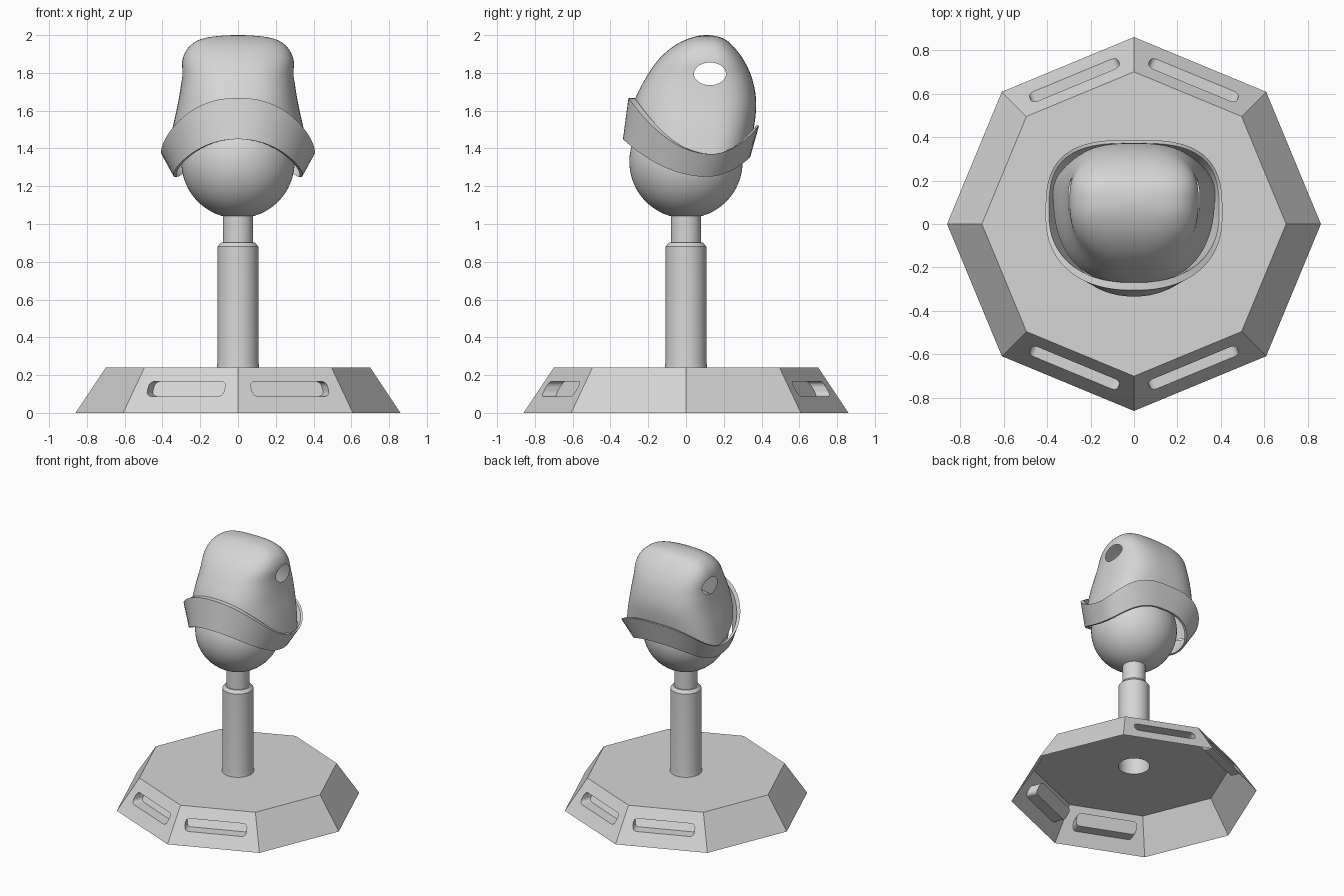
import bpy, bmesh, math
from mathutils import Vector, Matrix

if "Cube" in bpy.data.objects:
    bpy.data.objects.remove(bpy.data.objects["Cube"], do_unlink=True)

grey = bpy.data.materials.new("plain grey")
grey.use_nodes = True
grey.diffuse_color = (0.67, 0.67, 0.67, 1)
grey.node_tree.nodes["Principled BSDF"].inputs["Base Color"].default_value = (0.67, 0.67, 0.67, 1)
SEG = 80


def finish(bm, name, smooth=True):
    bmesh.ops.recalc_face_normals(bm, faces=bm.faces)
    mesh = bpy.data.meshes.new(name)
    bm.to_mesh(mesh)
    bm.free()
    ob = bpy.data.objects.new(name, mesh)
    bpy.context.collection.objects.link(ob)
    mesh.materials.append(grey)
    if smooth:
        shade(ob)
    return ob


def select(ob):
    bpy.ops.object.select_all(action="DESELECT")
    ob.select_set(True)
    bpy.context.view_layer.objects.active = ob


def shade(ob):
    select(ob)
    bpy.ops.object.shade_smooth_by_angle(angle=math.radians(35))


def cut(ob, cutter):
    mod = ob.modifiers.new("cut", "BOOLEAN")
    mod.operation = "DIFFERENCE"
    mod.solver = "EXACT"
    mod.object = cutter
    select(ob)
    bpy.ops.object.modifier_apply(modifier=mod.name)
    bpy.data.objects.remove(cutter, do_unlink=True)


def drop_faces(ob, unwanted):
    """Open up a solid into a thin shell by removing the faces a rule picks."""
    bm = bmesh.new()
    bm.from_mesh(ob.data)
    faces = [f for f in bm.faces if unwanted([v.co for v in f.verts])]
    bmesh.ops.delete(bm, geom=faces, context="FACES")
    bm.to_mesh(ob.data)
    bm.free()


def bridge(bm, a, b):
    for i in range(len(a)):
        j = (i + 1) % len(a)
        bm.faces.new((a[i], a[j], b[j], b[i]))


def fan(bm, ring, point):
    tip = bm.verts.new(point)
    for i in range(len(ring)):
        bm.faces.new((ring[i], ring[(i + 1) % len(ring)], tip))


def lathe(name, profile, sides, smooth=True, floor=True):
    """Solid of revolution from (radius, height) pairs."""
    bm = bmesh.new()
    rings = []
    for r, z in profile:
        rings.append([bm.verts.new((r * math.cos(k * math.tau / sides),
                                    r * math.sin(k * math.tau / sides), z))
                      for k in range(sides)])
    for a, b in zip(rings, rings[1:]):
        bridge(bm, a, b)
    if floor:
        bm.faces.new(rings[0])
    bm.faces.new(rings[-1])
    return finish(bm, name, smooth)


def rounded(k, hx, front, back, front_power, back_power):
    """Point on a rounded outline with its own front and back depth and squareness."""
    a = (k + 0.5) * math.tau / SEG
    c, s = math.cos(a), math.sin(a)
    depth, power = (back, back_power) if s > 0 else (front, front_power)
    return (math.copysign(abs(c) ** (2 / power), c) * hx,
            math.copysign(abs(s) ** (2 / power), s) * depth)


# Octagonal base with a bore for the post
base = lathe("base", [(0.86, 0), (0.70, 0.24)], 8, False)
cut(base, lathe("bore_cutter", [(0.11, -0.1), (0.11, 0.4)], 48))

# Rounded pockets, as sloped as the walls, in the two front and two back faces
for angle in (67.5, 112.5, 247.5, 292.5):
    bm = bmesh.new()
    bmesh.ops.create_cube(bm, size=1, matrix=Matrix.Diagonal((0.2, 0.44, 0.078, 1)))
    along = [e for e in bm.edges if abs(e.verts[0].co.x - e.verts[1].co.x) > 0.1]
    bmesh.ops.bevel(bm, geom=along, offset=0.028, segments=6, profile=0.5, affect="EDGES")
    for v in bm.verts:
        v.co.x -= 0.616 * v.co.z
    bmesh.ops.translate(bm, verts=bm.verts, vec=(0.737, 0, 0.127))
    bmesh.ops.rotate(bm, verts=bm.verts, cent=(0, 0, 0),
                     matrix=Matrix.Rotation(math.radians(angle), 3, "Z"))
    cut(base, finish(bm, "pocket_cutter", False))

# The base is a thin shell, open underneath
drop_faces(base, lambda pts: all(p.z < 0.001 for p in pts)
           or all(p.xy.length < 0.12 for p in pts))

# Hollow post with its thinner neck
lathe("post", [(0.112, 0.24), (0.108, 0.275), (0.108, 0.88), (0.09, 0.902), (0.08, 0.902),
               (0.08, 1.08)], 48, floor=False)

# Ball joint
bm = bmesh.new()
bmesh.ops.create_uvsphere(bm, u_segments=64, v_segments=32, radius=0.3,
                          matrix=Matrix.Translation((0, 0, 1.33)))
finish(bm, "ball")


# Saddle-shaped collar around the head
def top_edge(y):
    return 1.37 + (1.57 if y < 0.13 else 2.3) * (y - 0.13) ** 2


def bottom_edge(y):
    return 1.25 + (1.01 if y < 0.11 else 1.95) * (y - 0.11) ** 2


def collar_rim(hx, y_front, y_back, powers):
    mid, half = (y_front + y_back) / 2, (y_back - y_front) / 2
    return [Vector(rounded(k, hx, half, half, *powers)) + Vector((0, mid))
            for k in range(SEG)]


LOW, HIGH = (2.1, 2.6), (2.3, 3.0)
outer_top = collar_rim(0.407, -0.305, 0.387, HIGH)
outer_low = collar_rim(0.342, -0.334, 0.34, LOW)
bm = bmesh.new()
rings = []
for rim, level_rim, edge in (
        (outer_low, outer_low, bottom_edge),
        (outer_top, outer_top, top_edge),
        (collar_rim(0.392, -0.27, 0.372, HIGH), outer_top, top_edge),
        (collar_rim(0.327, -0.305, 0.325, LOW), outer_low, bottom_edge)):
    rings.append([bm.verts.new((p.x, p.y, edge(q.y))) for p, q in zip(rim, level_rim)])
for i in range(4):
    bridge(bm, rings[i], rings[(i + 1) % 4])
finish(bm, "collar")

# Head outline: half width, front depth and back depth, from crown downwards
STEP, MID_Y = 0.12, 0.11
SIZES = [Vector(v) for v in (
    (0, 0, 0), (0.172, 0.085, 0.08), (0.255, 0.174, 0.138), (0.294, 0.256, 0.194),
    (0.298, 0.325, 0.24), (0.318, 0.386, 0.262), (0.352, 0.405, 0.245),
    (0.382, 0.40, 0.205))]
SIZES = [-SIZES[1]] + SIZES + [2 * SIZES[-1] - SIZES[-2]]


def head_size(z):
    u = math.sqrt(max(0, 2 - z)) / STEP
    i = min(int(u), len(SIZES) - 4)
    t = u - i
    a, b, c, d = SIZES[i:i + 4]
    return b + 0.5 * t * (c - a + t * (2 * a - 5 * b + 4 * c - d + t * (3 * (b - c) + d - a)))


# Head lofted from the saddle edge to the crown
bm = bmesh.new()
rings, ROWS = [], 32
for row in range(ROWS):
    drop = (1 - row / ROWS) ** 2
    ring = []
    for k in range(SEG):
        z = 2 - (2 - top_edge(outer_top[k].y) + 0.02) * drop
        x, y = rounded(k, *head_size(z), 2.5, 2.8)
        ring.append(bm.verts.new((x, y + MID_Y, z)))
    rings.append(ring)
for a, b in zip(rings, rings[1:]):
    bridge(bm, a, b)
fan(bm, rings[-1], (0, MID_Y, 2))
inner = Vector((0, 0.05, 1.45))
fan(bm, rings[0], inner)
head = finish(bm, "head")

# Oval opening straight through the head
bm = bmesh.new()
bmesh.ops.create_cone(bm, cap_ends=True, segments=48, radius1=1, radius2=1, depth=1.2)
bmesh.ops.scale(bm, verts=bm.verts, vec=(0.06, 0.085, 1))
bmesh.ops.rotate(bm, verts=bm.verts, cent=(0, 0, 0), matrix=Matrix.Rotation(math.pi / 2, 3, "Y"))
bmesh.ops.translate(bm, verts=bm.verts, vec=(0, 0.127, 1.795))
cut(head, finish(bm, "opening_cutter"))

# The head is a thin shell too, open below and without a tunnel between the holes
drop_faces(head, lambda pts: any((p - inner).length < 0.001 for p in pts)
           or max(p.x for p in pts) - min(p.x for p in pts) > 0.4)
shade(head)
